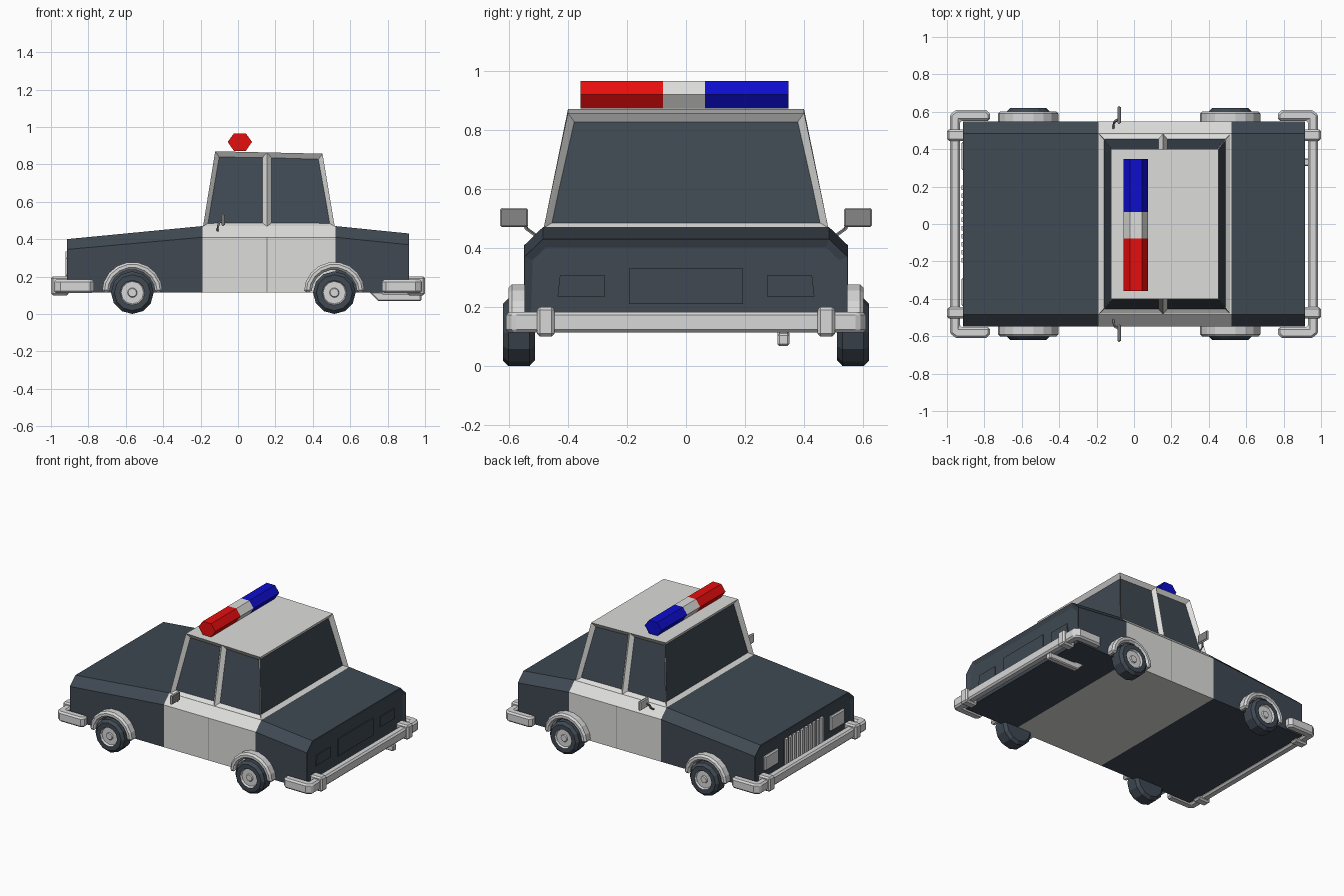
import bpy, bmesh, math
from mathutils import Vector

if "Cube" in bpy.data.objects:
    bpy.data.objects.remove(bpy.data.objects["Cube"])


def material(name, r, g, b):
    m = bpy.data.materials.new(name)
    m.diffuse_color = (r, g, b, 1)
    m.use_nodes = True
    m.node_tree.nodes["Principled BSDF"].inputs["Base Color"].default_value = m.diffuse_color
    return m


DARK = material("slate_dark", 0.05, 0.066, 0.085)
WHITE = material("panel_white", 0.72, 0.72, 0.71)
CHROME = material("trim_light_grey", 0.68, 0.68, 0.68)
GREY = material("mid_grey", 0.24, 0.24, 0.24)
RED = material("beacon_red", 0.8, 0.004, 0.004)
BLUE = material("beacon_blue", 0.004, 0.004, 0.62)


def finish(name, bm, mats, bevel=0):
    bmesh.ops.recalc_face_normals(bm, faces=bm.faces[:])
    me = bpy.data.meshes.new(name)
    bm.to_mesh(me)
    bm.free()
    for m in mats:
        me.materials.append(m)
    ob = bpy.data.objects.new(name, me)
    bpy.context.collection.objects.link(ob)
    if bevel:
        mod = ob.modifiers.new("bevel", "BEVEL")
        mod.width, mod.segments = bevel, 1
        mod.limit_method, mod.angle_limit = "ANGLE", math.radians(50)
    return ob


def loft(bm, rings):
    """Closed rings of equal length, skinned and capped."""
    vs = [[bm.verts.new(p) for p in r] for r in rings]
    n = len(vs[0])
    for a, b in zip(vs, vs[1:]):
        for i in range(n):
            bm.faces.new((a[i], a[(i + 1) % n], b[(i + 1) % n], b[i]))
    return bm.faces.new(vs[0]), bm.faces.new(vs[-1])


def prism(name, pts, axis, a, b, mat, bevel=0):
    """Extrude a 2D outline along an axis from a to b."""
    place = {"x": lambda u, v, w: (w, u, v), "y": lambda u, v, w: (u, w, v),
             "z": lambda u, v, w: (u, v, w)}[axis]
    bm = bmesh.new()
    loft(bm, [[place(u, v, w) for u, v in pts] for w in (a, b)])
    return finish(name, bm, [mat], bevel)


def box(name, x0, x1, y0, y1, z0, z1, mat, bevel=0):
    return prism(name, [(x0, y0), (x1, y0), (x1, y1), (x0, y1)], "z", z0, z1, mat, bevel)


# Body: lofted along x, white in the middle, with recessed end panels
bm = bmesh.new()
rings = []
for x, crease, top in ((-0.915, 0.345, 0.40), (-0.19, 0.41, 0.47),
                       (0.52, 0.41, 0.47), (0.915, 0.37, 0.43)):
    half = [(0.547, 0.115), (0.547, crease), (0.485, top)]
    rings.append([(x, y, z) for y, z in half] + [(x, -y, z) for y, z in half[::-1]])
ends = loft(bm, rings)
bmesh.ops.recalc_face_normals(bm, faces=bm.faces[:])
bmesh.ops.inset_region(bm, faces=list(ends), thickness=0.03, depth=-0.012)
for f in bm.faces:
    f.material_index = int(-0.19 < f.calc_center_median().x < 0.5)
finish("body", bm, [DARK, WHITE])

# Cabin: tapered block whose side panels are inset into windows
bm = bmesh.new()
bot = [(x, y, 0.468) for y, xs in ((-0.482, (-0.187, 0.155, 0.517)),
                                  (0.482, (0.517, 0.155, -0.187))) for x in xs]
top = [(x, y, 0.867 - 0.022 * x) for y, xs in ((-0.40, (-0.122, 0.155, 0.452)),
                                            (0.40, (0.452, 0.155, -0.122))) for x in xs]
caps = loft(bm, [bot, top])
bmesh.ops.recalc_face_normals(bm, faces=bm.faces[:])
panes = [f for f in bm.faces if f not in caps]
bmesh.ops.inset_individual(bm, faces=panes, thickness=0.034, depth=-0.024)
for f in panes:
    f.material_index = 1
finish("cabin", bm, [WHITE, DARK])

# Beacon bar on the roof in three colours
hexagon = [(-0.055, 0.92), (-0.022, 0.965), (0.042, 0.965),
           (0.075, 0.92), (0.042, 0.872), (-0.022, 0.872)]
for name, a, b, mat in (("beacon_red", -0.357, -0.078, RED),
                        ("beacon_centre", -0.078, 0.065, WHITE),
                        ("beacon_blue", 0.065, 0.348, BLUE)):
    prism(name, hexagon, "y", a, b, mat)


def wheel(name, cx, side):
    profile = [(0.03, 0.512), (0.095, 0.512), (0.114, 0.53), (0.114, 0.602), (0.096, 0.62),
               (0.066, 0.62), (0.06, 0.606), (0.026, 0.606), (0.022, 0.614), (0.008, 0.614)]
    n = 12
    bm = bmesh.new()
    loft(bm, [[(cx + r * math.sin(math.tau * i / n), side * y,
                0.114 - r * math.cos(math.tau * i / n)) for i in range(n)]
              for r, y in profile])
    for f in bm.faces:
        c = f.calc_center_median()
        r = math.hypot(c.x - cx, c.z - 0.114)
        f.material_index = int(r < 0.064 and abs(c.y) > 0.55)
    finish(name, bm, [DARK, CHROME])


# Wheels and wheel arches
for end, cx in (("front", -0.565), ("rear", 0.515)):
    for sname, s in (("left", 1), ("right", -1)):
        wheel(f"{end}_{sname}_wheel", cx, s)
        arc = [math.pi * (i / 9) for i in range(10)]
        outline = [(cx + 0.163 * math.cos(t), 0.115 + 0.163 * math.sin(t)) for t in arc]
        outline += [(cx + 0.122 * math.cos(t), 0.115 + 0.122 * math.sin(t)) for t in arc[::-1]]
        prism(f"{end}_{sname}_arch", outline, "y", s * 0.535, s * 0.602, CHROME, 0.012)

# Wrap-around bumpers with upright guards
for end, e in (("front", -1), ("rear", 1)):
    half = [(0.77, 0.552), (0.77, 0.59), (0.79, 0.61), (0.95, 0.61), (0.985, 0.585)]
    inner = [(0.93, 0.552)]
    pts = [(e * x, y) for x, y in half] + [(e * x, -y) for x, y in half[::-1]]
    pts += [(e * x, -y) for x, y in inner] + [(e * x, y) for x, y in inner]
    prism(f"{end}_bumper", pts, "z", 0.113, 0.183, CHROME, 0.011)
    for s in (-1, 1):
        box(f"{end}_bumper_guard", *sorted((e * 0.905, e * 1.0)),
            *sorted((s * 0.445, s * 0.505)), 0.10, 0.20, CHROME, 0.01)

# Rear number panel and tail lamps
prism("rear_panel", [(-0.193, 0.21), (0.193, 0.21), (0.193, 0.33), (-0.193, 0.33)],
      "x", 0.90, 0.909, DARK)
for s in (-1, 1):
    prism("tail_lamp", [(s * 0.275, 0.235), (s * 0.435, 0.235), (s * 0.427, 0.307),
                        (s * 0.275, 0.307)], "x", 0.90, 0.909, DARK)
    # Headlamps
    box("headlamp", -0.921, -0.90, *sorted((s * 0.285, s * 0.44)), 0.20, 0.305, CHROME, 0.008)

# Front grille with upright bars
box("grille_back", -0.908, -0.90, -0.21, 0.21, 0.15, 0.335, GREY)
for i in range(10):
    y = -0.195 + 0.39 * i / 9
    box("grille_bar", -0.921, -0.903, y - 0.012, y + 0.012, 0.15, 0.335, CHROME)

# Exhaust
prism("exhaust", [(0.70, 0.118), (0.75, 0.068), (0.98, 0.068), (0.98, 0.11),
                  (0.78, 0.11), (0.76, 0.118)], "y", 0.31, 0.35, CHROME, 0.006)

# Mirrors, their stalks and the door seams
for s in (-1, 1):
    box("mirror", -0.088, -0.073, *sorted((s * 0.535, s * 0.63)), 0.47, 0.535, CHROME, 0.006)
    box("mirror_glass", -0.073, -0.070, *sorted((s * 0.54, s * 0.625)), 0.475, 0.53, GREY)
    path = [(-0.11, 0.505, 0.44), (-0.108, 0.54, 0.465), (-0.10, 0.55, 0.49), (-0.08, 0.56, 0.50)]
    bm = bmesh.new()
    d = 0.005
    loft(bm, [[(x + a, s * y + b, z - a * 0.6) for a, b in ((-d, -d), (d, -d), (d, d), (-d, d))]
              for x, y, z in path])
    finish("mirror_stalk", bm, [GREY])
    box("door_seam", 0.153, 0.157, *sorted((s * 0.54, s * 0.5485)), 0.117, 0.41, GREY)
